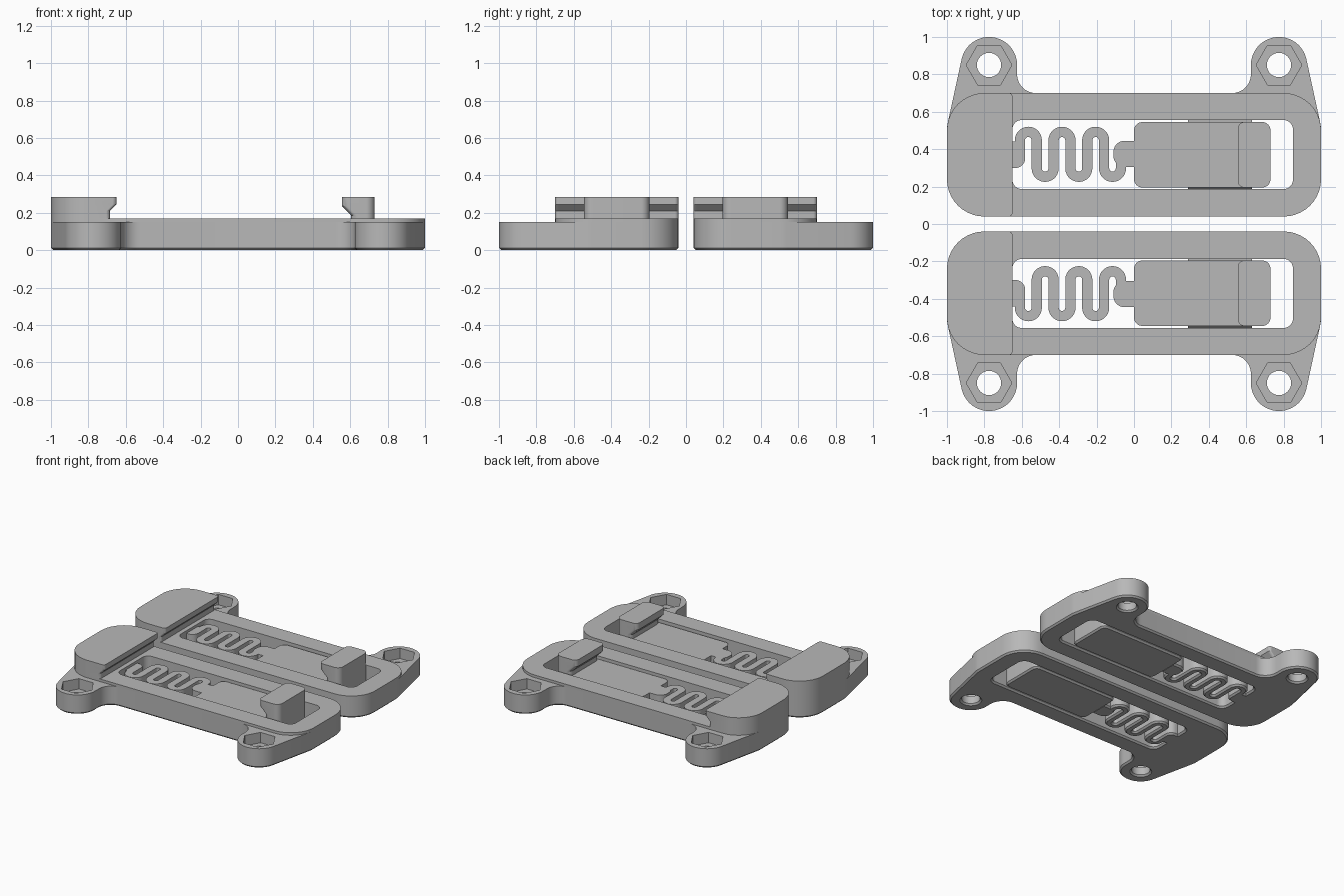
import bpy
import bmesh
from math import sin, cos, atan2, acos, hypot, pi, radians
from mathutils import Vector

if "Cube" in bpy.data.objects:
    bpy.data.objects.remove(bpy.data.objects["Cube"])

grey = bpy.data.materials.new("plain_grey")
grey.use_nodes = True
grey.diffuse_color = (0.48, 0.48, 0.48, 1)
grey.node_tree.nodes["Principled BSDF"].inputs["Base Color"].default_value = (0.48, 0.48, 0.48, 1)

TOP = 0.15       # top of the ears, spring and slider
RIM = 0.17       # top of the frame
HIGH = 0.285     # top of the jaws
CHAMFER = 0.012
parts = []


def arc(cx, cy, r, a0, a1, n=10):
    """Points on an arc, angles in degrees."""
    steps = [radians(a0 + (a1 - a0) * i / n) for i in range(n + 1)]
    return [(cx + r * cos(a), cy + r * sin(a)) for a in steps]


def rounded(x0, x1, y0, y1, left, right):
    """Counter-clockwise rectangle with separate left and right corner radii."""
    return (arc(x1 - right, y0 + right, right, -90, 0) + arc(x1 - right, y1 - right, right, 0, 90)
            + arc(x0 + left, y1 - left, left, 90, 180) + arc(x0 + left, y0 + left, left, 180, 270))


def circle(cx, cy, r, n):
    return arc(cx, cy, r, 0, 360, n)[:-1]


def inset(loop, d):
    """Move a counter-clockwise loop inwards by d with mitred corners."""
    out = []
    for i, p in enumerate(loop):
        p = Vector(p)
        a = (p - Vector(loop[i - 1])).normalized()
        b = (Vector(loop[(i + 1) % len(loop)]) - p).normalized()
        na, nb = Vector((-a.y, a.x)), Vector((-b.y, b.x))
        out.append(p + (na + nb) * d / (1 + na.dot(nb)))
    return out


def loft(name, sections, mirror=True):
    """Solid through stacked sections; each is a height and a list of loops."""
    bm = bmesh.new()
    rings = [[[bm.verts.new((p[0], p[1], z)) for p in loop] for loop in loops] for z, loops in sections]
    for low, high in zip(rings, rings[1:]):
        for a, b in zip(low, high):
            for i in range(len(a)):
                j = (i + 1) % len(a)
                bm.faces.new((a[i], a[j], b[j], b[i]))
    for cap in (rings[0], rings[-1]):
        edges = [bm.edges.get((r[i - 1], r[i])) for r in cap for i in range(len(r))]
        bmesh.ops.triangle_fill(bm, use_beauty=True, edges=edges, normal=(0, 0, 1))
    bmesh.ops.recalc_face_normals(bm, faces=bm.faces)
    mesh = bpy.data.meshes.new(name)
    bm.to_mesh(mesh)
    bm.free()
    mesh.materials.append(grey)
    obj = bpy.data.objects.new(name, mesh)
    bpy.context.collection.objects.link(obj)
    if mirror:
        mod = obj.modifiers.new("both_halves", 'MIRROR')
        mod.use_axis = (False, True, False)
        mod.use_mirror_merge = False
        parts.append(obj)
    return obj


def slab(name, outer, holes=(), top=TOP):
    """Plate standing on the ground with a chamfered bottom edge."""
    loops = [outer] + list(holes)
    small = [inset(outer, CHAMFER)] + [inset(h, -CHAMFER) for h in holes]
    return loft(name, [(0, small), (CHAMFER, loops), (top, loops)])


# Base plate with two screw ears, a slot and screw holes
corner, corner_r = (0.8, 0.5), 0.2
ear, ear_r = (0.775, 0.85), 0.15
dx, dy = ear[0] - corner[0], ear[1] - corner[1]
tangent = (atan2(dy, dx) - acos((corner_r - ear_r) / hypot(dx, dy))) * 180 / pi
side = (arc(0.8, 0.24, corner_r, -90, 0) + arc(*corner, corner_r, 0, tangent, 3)
        + arc(*ear, ear_r, tangent, 180, 20) + arc(0.525, 0.8, 0.1, 0, -90))
outline = side + [(-x, y) for x, y in reversed(side)]
slot = rounded(-0.65, 0.85, 0.187, 0.556, 0.05, 0.05)
screw_holes = [circle(s * ear[0], ear[1], 0.065, 32) for s in (-1, 1)]
base = slab("base_plate", outline, [slot] + screw_holes)

# Hexagonal nut pockets
hexes = [circle(s * ear[0], ear[1], 0.122, 6) for s in (-1, 1)]
cutter = loft("nut_cutter", [(0.07, hexes), (0.2, hexes)], mirror=False)
cutter.hide_render = True
cut = base.modifiers.new("nut_pockets", 'BOOLEAN')
cut.operation, cut.solver, cut.object = 'DIFFERENCE', 'EXACT', cutter
bpy.context.view_layer.objects.active = base
bpy.ops.object.modifier_move_to_index(modifier=cut.name, index=0)
bpy.ops.object.modifier_apply(modifier=cut.name)
bpy.data.objects.remove(cutter)

# Raised rim of the frame
rim = [rounded(-1, 1, 0.04, 0.7, 0.2, 0.2), slot]
loft("frame_rim", [(TOP, rim), (RIM, rim)])


# Fixed jaw with an undercut lip
def jaw(x):
    return [rounded(-1, x, 0.04, 0.7, 0.2, 0.02)]


loft("fixed_jaw", [(RIM, jaw(-0.685)), (0.21, jaw(-0.685)), (0.245, jaw(-0.65)), (HIGH, jaw(-0.65))])

# Slider, its guide ribs and its hook
Y0, Y1, END = 0.195, 0.545, 0.73
slab("slider", rounded(0, END, Y0, Y1, 0.045, 0.045))


def rib(d):
    return [[(0.29, Y0 - d), (0.63, Y0 - d), (0.63, Y1 + d), (0.29, Y1 + d)]]


loft("guide_ribs", [(0.03, rib(0)), (0.075, rib(0.025)), (0.12, rib(0))])


def hook(x):
    return [rounded(x, END, Y0, Y1, 0.035, 0.045)]


loft("slider_hook", [(TOP, hook(0.605)), (0.185, hook(0.605)), (0.235, hook(0.555)), (HIGH, hook(0.555))])

# Serpentine spring as a ribbon along a winding path
path = [(-0.61, 0.36)]
for i in range(3):
    path += arc(-0.565 + 0.18 * i, 0.4475, 0.045, 180, 0, 14)
    path += arc(-0.475 + 0.18 * i, 0.2975, 0.045, 180, 360, 14)
path.append((-0.07, 0.36))
left, right = [], []
for i, p in enumerate(path):
    a, b = path[max(i - 1, 0)], path[min(i + 1, len(path) - 1)]
    t = (Vector(b) - Vector(a)).normalized() * 0.0275
    left.append((p[0] - t.y, p[1] + t.x))
    right.append((p[0] + t.y, p[1] - t.x))
slab("spring", right + left[::-1])
slab("spring_anchor", rounded(-0.68, -0.5825, 0.3, 0.44, 0.01, 0.05))
slab("spring_neck", rounded(-0.11, 0.02, 0.305, 0.445, 0.06, 0.01))

# Smooth the rounded walls, keep edges sharp
bpy.ops.object.select_all(action='DESELECT')
for obj in parts:
    obj.select_set(True)
bpy.context.view_layer.objects.active = base
bpy.ops.object.shade_smooth_by_angle(angle=radians(25))
